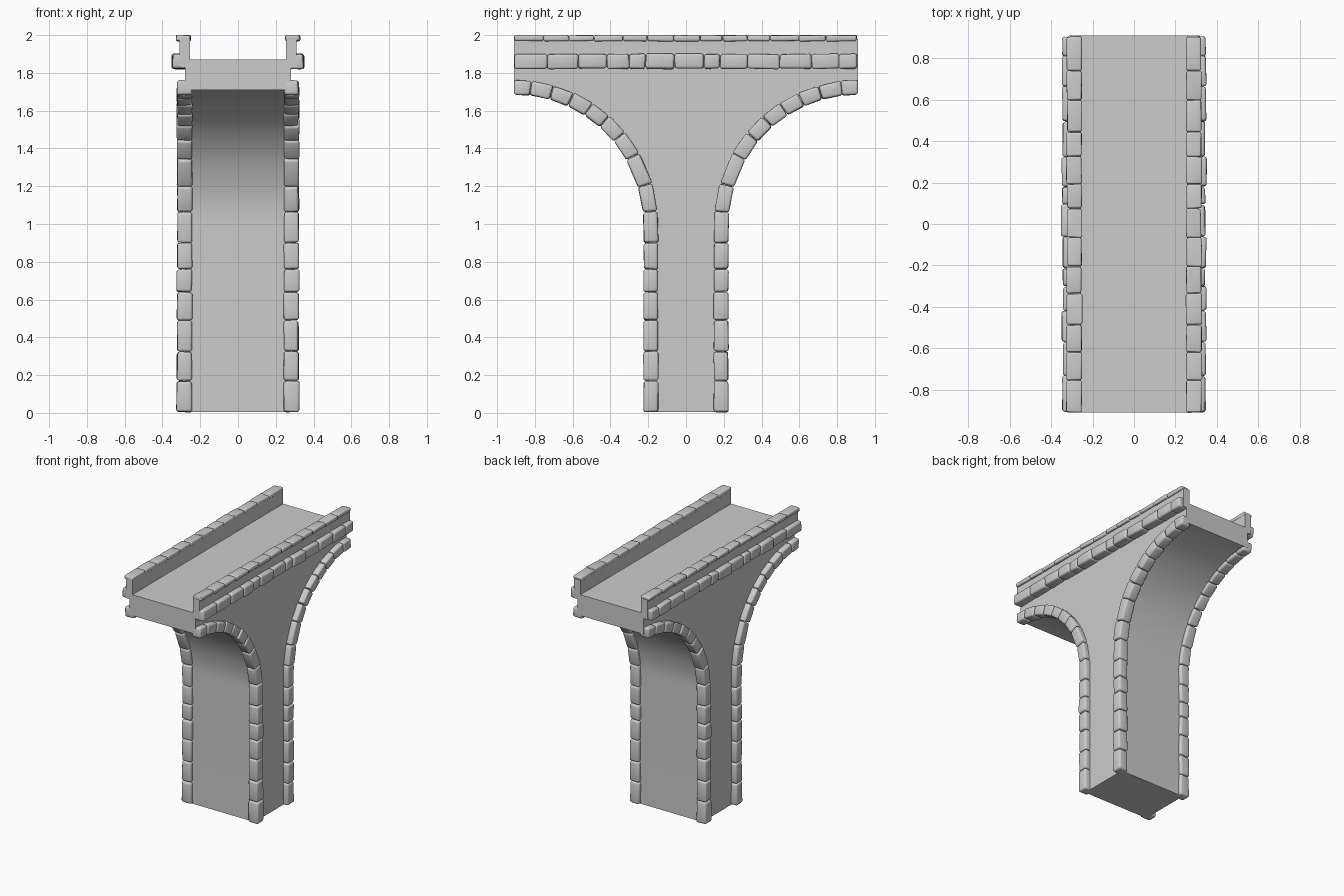
import bpy, bmesh, math, random
from mathutils import Vector

if "Cube" in bpy.data.objects:
    bpy.data.objects.remove(bpy.data.objects["Cube"])

random.seed(4)
HALF_LEN = 0.91      # half length of the deck along y
SPRING_Z = 1.0       # height where the arch begins


def finish(name, bm, angle=35):
    bmesh.ops.recalc_face_normals(bm, faces=bm.faces[:])
    mesh = bpy.data.meshes.new(name)
    bm.to_mesh(mesh)
    bm.free()
    obj = bpy.data.objects.new(name, mesh)
    bpy.context.collection.objects.link(obj)
    bpy.ops.object.select_all(action='DESELECT')
    obj.select_set(True)
    bpy.context.view_layer.objects.active = obj
    bpy.ops.object.shade_smooth_by_angle(angle=math.radians(angle))
    return obj


def prism(name, outline, x0, x1):
    """Extrude a (y, z) outline along x."""
    bm = bmesh.new()
    face = bm.faces.new([bm.verts.new((x0, y, z)) for y, z in outline])
    ext = bmesh.ops.extrude_face_region(bm, geom=[face])
    moved = [v for v in ext['geom'] if isinstance(v, bmesh.types.BMVert)]
    bmesh.ops.translate(bm, verts=moved, vec=(x1 - x0, 0, 0))
    return finish(name, bm)


def stones(name, blocks, x0, x1, bevel, wobble):
    """Rounded stones; each block is four (y, z) corners, spanning x0..x1."""
    bm = bmesh.new()
    for corners in blocks:
        dx = random.uniform(-wobble, wobble)
        rings = []
        for x in (x0, x1 + dx):
            rings.append([bm.verts.new(Vector((x, y, z)) + Vector(
                [random.uniform(-wobble, wobble) for _ in range(3)]))
                for y, z in corners])
        a, b = rings
        bm.faces.new(a)
        bm.faces.new(b[::-1])
        for i in range(4):
            j = (i + 1) % 4
            bm.faces.new((a[i], b[i], b[j], a[j]))
    bmesh.ops.recalc_face_normals(bm, faces=bm.faces[:])
    bmesh.ops.bevel(bm, geom=bm.edges[:], offset=bevel, segments=3,
                    profile=0.5, affect='EDGES', clamp_overlap=True)
    for v in bm.verts:
        v.co.z = min(max(v.co.z, 0.0), 2.0)
    return finish(name, bm, 50)


def row(joints, z0, z1):
    """Straight course of blocks between y joints."""
    return [[(a + .001, z0), (b - .001, z0), (b - .001, z1), (a + .001, z1)]
            for a, b in zip(joints, joints[1:])]


def edge_point(s, offset, side):
    """Point on the pier-and-arch edge: straight up, then a quarter circle."""
    r = 0.72 + offset
    t = max(0.0, s - SPRING_Z) / 0.72
    y = HALF_LEN - r * math.cos(t)
    z = min(s, SPRING_Z) + r * math.sin(t)
    return (side * y, z)


# Pier, spandrels and deck in one profile
arc = [(HALF_LEN - 0.71 * math.cos(t), SPRING_Z + 0.71 * math.sin(t))
       for t in [math.pi / 2 * i / 24 for i in range(25)]]
half = [(0.20, 0.005)] + arc + [(HALF_LEN, 1.87)]
prism("pier_and_deck", half + [(-y, z) for y, z in reversed(half)], -0.28, 0.28)

# Joint positions
pier_joints = [0.003, .17, .325, .49, .64, .76, .90, 1.065]
arch_joints = [SPRING_Z + 0.72 * math.radians(d)
               for d in (16.5, 29.5, 39.5, 48.5, 57, 65.5, 74, 83, 90)]
edge_joints = pier_joints + arch_joints
band_joints = [-.91, -.732, -.57, -.42, -.30, -.215, -.06, .095, .18, .325,
               .495, .665, .81, .905]
cap_joints = [-.91, -.755, -.62, -.487, -.335, -.205, -.065, .075, .193, .327,
              .445, .597, .74, .905]

for sx, label in ((-1, "left"), (1, "right")):
    # Parapet wall
    prism("parapet_" + label,
          [(-HALF_LEN, 1.83), (HALF_LEN, 1.83), (HALF_LEN, 1.98), (-HALF_LEN, 1.98)],
          sx * 0.255, sx * 0.31)
    # Cap stones and projecting band
    stones("cap_stones_" + label, row(cap_joints, 1.968, 2.0),
           sx * 0.252, sx * 0.325, 0.009, 0.003)
    stones("band_stones_" + label, row(band_joints, 1.822, 1.90),
           sx * 0.27, sx * 0.347, 0.013, 0.004)
    # Edge stones following pier and arch
    for sy, end in ((-1, "front"), (1, "back")):
        blocks = []
        for a, b in zip(edge_joints, edge_joints[1:]):
            a, b = a + .001, b - .001
            blocks.append([edge_point(a, -.034, sy), edge_point(b, -.034, sy),
                           edge_point(b, .042, sy), edge_point(a, .042, sy)])
        stones("edge_stones_%s_%s" % (label, end), blocks,
               sx * 0.243, sx * 0.322, 0.013, 0.003)
